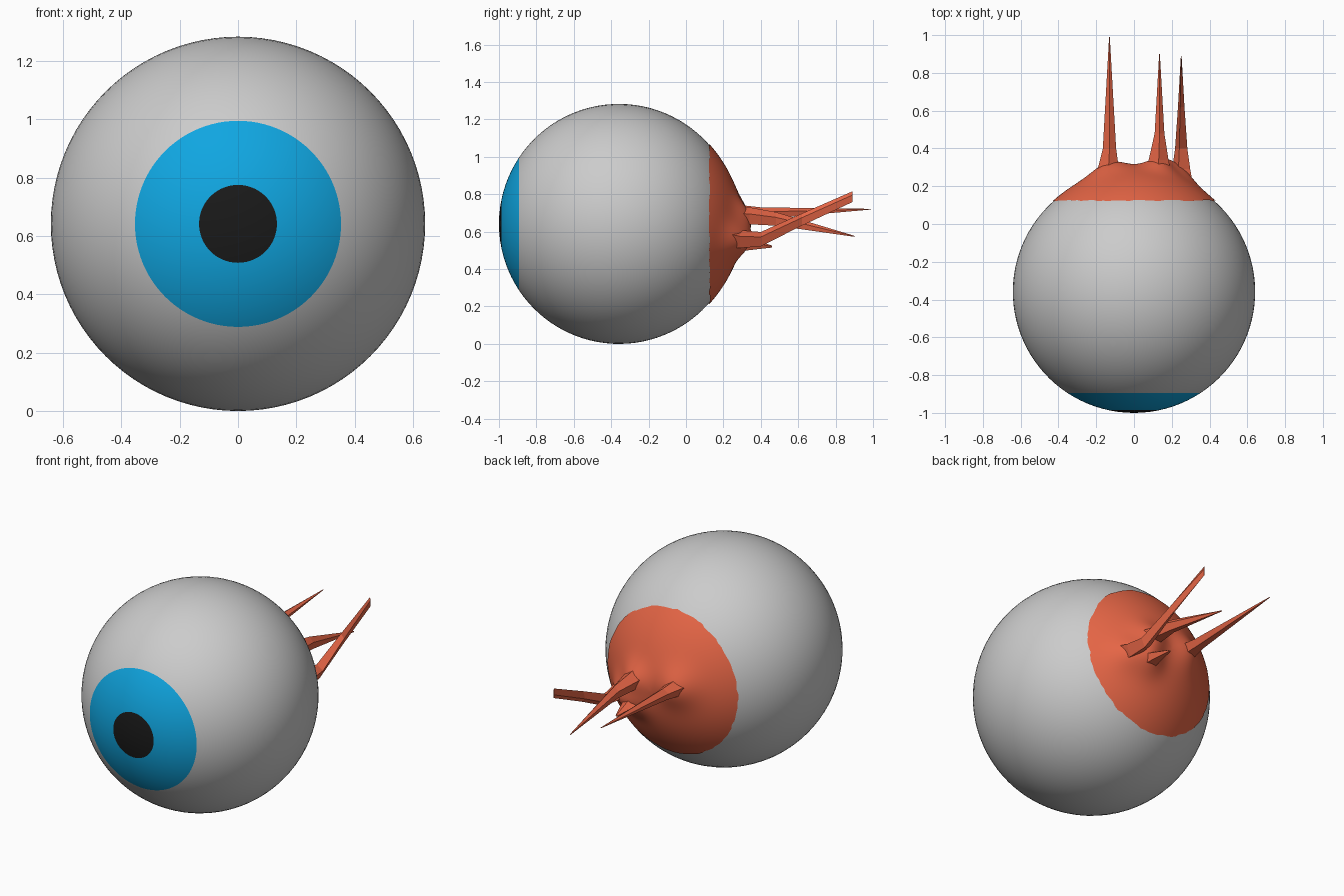
import bpy, bmesh, math, random
from mathutils import Vector

if "Cube" in bpy.data.objects:
    bpy.data.objects.remove(bpy.data.objects["Cube"])

random.seed(4)
R = 0.6415
C = Vector((0, R - 1, R))


def material(name, rgb):
    m = bpy.data.materials.new(name)
    m.diffuse_color = (*rgb, 1)
    m.use_nodes = True
    m.node_tree.nodes["Principled BSDF"].inputs["Base Color"].default_value = m.diffuse_color
    return m


def finish(bm, name, mats, smooth):
    bmesh.ops.recalc_face_normals(bm, faces=bm.faces)
    for f in bm.faces:
        f.smooth = smooth
    me = bpy.data.meshes.new(name)
    bm.to_mesh(me)
    bm.free()
    for m in mats:
        me.materials.append(m)
    ob = bpy.data.objects.new(name, me)
    bpy.context.collection.objects.link(ob)
    return ob


def bridge(bm, a, b, slot=0):
    n = len(a)
    for i in range(n):
        j = (i + 1) % n
        bm.faces.new((a[i], a[j], b[j], b[i])).material_index = slot


def fan(bm, ring, pole, slot=0):
    for i in range(len(ring)):
        bm.faces.new((ring[i], ring[(i + 1) % len(ring)], pole)).material_index = slot


def direction(theta, phi):
    # theta is measured from the front pole (-y)
    s = math.sin(theta)
    return Vector((s * math.cos(phi), -math.cos(theta), s * math.sin(phi)))


def steps(a, b, n):
    return [math.radians(a + (b - a) * i / n) for i in range(n)]


white = material("white", (0.8, 0.8, 0.8))
blue = material("iris_blue", (0.005, 0.38, 0.75))
black = material("pupil_black", (0.01, 0.01, 0.01))
red = material("nerve_red", (0.78, 0.13, 0.06))

# Eyeball: rings placed so pupil and iris edges are exact
PUPIL, IRIS, SEG = 12.0, 33.4, 96
bm = bmesh.new()
angles = steps(4, PUPIL, 2) + steps(PUPIL, IRIS, 6) + steps(IRIS, 177, 40) + [math.radians(177)]
rings = [[bm.verts.new(C + R * direction(t, math.tau * i / SEG)) for i in range(SEG)] for t in angles]
for k in range(len(rings) - 1):
    mid = math.degrees(angles[k] + angles[k + 1]) / 2
    bridge(bm, rings[k], rings[k + 1], 2 if mid < PUPIL else 1 if mid < IRIS else 0)
fan(bm, rings[0], bm.verts.new(C + Vector((0, -R, 0))), 2)
fan(bm, rings[-1], bm.verts.new(C + Vector((0, R, 0))), 0)
finish(bm, "eyeball", [white, blue, black], True)

# Torn flesh cap on the back, swelling at each nerve root: (x, z, height, spread)
ROOTS = [(-0.13, 0.69, 0.045, 0.075), (0.13, 0.68, 0.05, 0.06),
         (0.24, 0.56, 0.05, 0.06), (0.14, 0.54, 0.05, 0.06), (0.05, 0.62, 0.02, 0.2)]


def cap_point(theta, phi):
    d = direction(theta, phi)
    p = C + (R + 0.002) * d
    for x, z, h, s in ROOTS:
        p += (d + Vector((0, 1, 0))) * 0.5 * h * math.exp(-((p.x - x) ** 2 + (p.z - z) ** 2) / (2 * s * s))
    return p


bm = bmesh.new()
rings = []
for k, t in enumerate(steps(138.4, 180, 26)):
    rings.append([bm.verts.new(cap_point(t + (random.uniform(-0.008, 0.008) if k == 0 else 0),
                                         math.tau * i / SEG)) for i in range(SEG)])
for a, b in zip(rings, rings[1:]):
    bridge(bm, a, b)
fan(bm, rings[-1], bm.verts.new(cap_point(math.pi, 0)))
finish(bm, "flesh_cap", [red], True)


# Nerves: faceted spikes, sections are (x, y, z, half width, half height)
def nerve(name, sections, sides=5):
    bm = bmesh.new()
    rings = [[bm.verts.new((x + w * math.cos(math.tau * i / sides + 0.3),
                            y,
                            z + h * math.sin(math.tau * i / sides + 0.3))) for i in range(sides)]
             for x, y, z, w, h in sections]
    for a, b in zip(rings, rings[1:]):
        bridge(bm, a, b)
    bm.faces.new(rings[0])
    bm.faces.new(rings[-1])
    finish(bm, name, [red], False)


nerve("nerve_left", [(-0.14, 0.22, 0.69, 0.085, 0.065), (-0.135, 0.31, 0.695, 0.055, 0.045),
                     (-0.13, 0.40, 0.695, 0.037, 0.035), (-0.13, 0.99, 0.72, 0.002, 0.002)])
nerve("nerve_middle", [(0.13, 0.22, 0.68, 0.08, 0.07), (0.13, 0.34, 0.68, 0.055, 0.05),
                       (0.135, 0.48, 0.665, 0.027, 0.04), (0.135, 0.90, 0.575, 0.002, 0.003)])
nerve("nerve_right", [(0.25, 0.18, 0.58, 0.07, 0.065), (0.25, 0.29, 0.56, 0.05, 0.05),
                      (0.25, 0.40, 0.56, 0.034, 0.04), (0.25, 0.62, 0.665, 0.018, 0.034),
                      (0.25, 0.89, 0.787, 0.002, 0.03)], 4)
nerve("nerve_stub", [(0.15, 0.22, 0.535, 0.075, 0.06), (0.14, 0.34, 0.53, 0.045, 0.035),
                     (0.135, 0.46, 0.52, 0.008, 0.006)])
